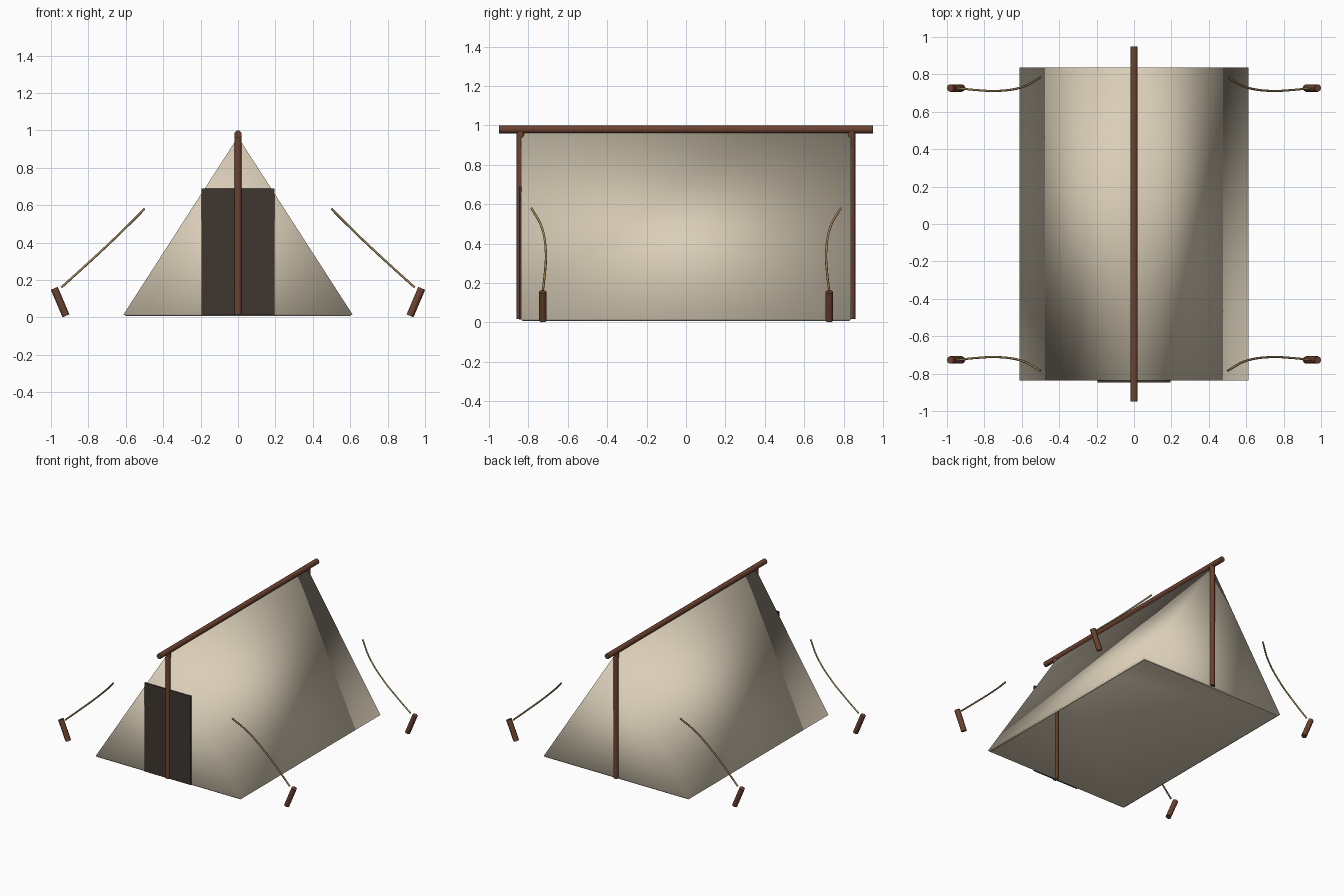
import bpy
import bmesh
import math
from mathutils import Vector

cube = bpy.data.objects.get("Cube")
if cube:
    bpy.data.objects.remove(cube, do_unlink=True)


def material(name, rgb):
    m = bpy.data.materials.new(name)
    m.use_nodes = True
    color = (*rgb, 1)
    m.diffuse_color = color
    m.node_tree.nodes["Principled BSDF"].inputs["Base Color"].default_value = color
    return m


CANVAS = material("cream canvas", (0.70, 0.62, 0.48))
WOOD = material("brown wood", (0.15, 0.055, 0.03))
DARK = material("dark opening", (0.05, 0.038, 0.03))
ROPE = material("tan rope", (0.33, 0.23, 0.10))


def new_object(name, data, mat):
    ob = bpy.data.objects.new(name, data)
    bpy.context.collection.objects.link(ob)
    data.materials.append(mat)
    return ob


def rod(name, start, end, radius, sides):
    """Round wooden rod between two points, with crisp end caps."""
    start, end = Vector(start), Vector(end)
    axis = end - start
    bm = bmesh.new()
    bmesh.ops.create_cone(bm, cap_ends=True, segments=sides, radius1=radius,
                          radius2=radius, depth=axis.length)
    for f in bm.faces:
        f.smooth = len(f.verts) == 4
    for e in bm.edges:
        e.smooth = all(f.smooth for f in e.link_faces)
    mesh = bpy.data.meshes.new(name)
    bm.to_mesh(mesh)
    bm.free()
    ob = new_object(name, mesh, WOOD)
    ob.location = (start + end) / 2
    ob.rotation_euler = axis.to_track_quat('Z', 'Y').to_euler()
    return ob


# Canvas: open-bottomed triangular shell, softly shaded all over
half_w, half_l, base_z, apex_z = 0.612, 0.838, 0.016, 0.965
bm = bmesh.new()
front, back = [[bm.verts.new(p) for p in
                ((-half_w, y, base_z), (half_w, y, base_z), (0, y, apex_z))]
               for y in (-half_l, half_l)]
bm.faces.new(front)
bm.faces.new(back[::-1])
bm.faces.new((front[1], back[1], back[2], front[2]))
bm.faces.new((back[0], front[0], front[2], back[2]))
for f in bm.faces:
    f.smooth = True
mesh = bpy.data.meshes.new("tent_canvas")
bm.to_mesh(mesh)
bm.free()
tent = new_object("tent_canvas", mesh, CANVAS)
shell = tent.modifiers.new("cloth thickness", 'SOLIDIFY')
shell.thickness = 0.02
shell.offset = -1

# Door: dark upright panel on the front
bm = bmesh.new()
bmesh.ops.create_cube(bm, size=1)
bmesh.ops.scale(bm, vec=(0.39, 0.012, 0.675), verts=bm.verts)
bmesh.ops.translate(bm, vec=(0, -0.841, 0.352), verts=bm.verts)
mesh = bpy.data.meshes.new("door_panel")
bm.to_mesh(mesh)
bm.free()
new_object("door_panel", mesh, DARK)

# Ridge pole and the two uprights
rod("ridge_pole", (0, -0.95, 0.98), (0, 0.95, 0.98), 0.02, 12)
for label, y in (("front", -0.84), ("back", 0.84)):
    rod(label + "_post", (0, y, 0.016), (0, y, 0.97), 0.02, 12)

# Guy ropes and leaning pegs at the four corners
rope_path = ((0.50, 0.785, 0.58), (0.59, 0.735, 0.49), (0.72, 0.712, 0.365),
             (0.84, 0.716, 0.255), (0.945, 0.727, 0.16))
center, lean, half = Vector((0.951, 0.727, 0.082)), math.radians(23), 0.08
offset = Vector((math.sin(lean), 0, math.cos(lean))) * half
for side, sx in (("left", 1), ("right", -1)):
    for end, sy in (("front", -1), ("back", 1)):
        flip = Vector((sx, sy, 1))
        rod(f"{end}_{side}_peg", (center - offset) * flip,
            (center + offset) * flip, 0.02, 8)
        curve = bpy.data.curves.new(f"{end}_{side}_rope", 'CURVE')
        curve.dimensions = '3D'
        curve.bevel_depth = 0.006
        curve.bevel_resolution = 1
        curve.use_fill_caps = True
        curve.resolution_u = 6
        spline = curve.splines.new('BEZIER')
        spline.bezier_points.add(len(rope_path) - 1)
        for point, p in zip(spline.bezier_points, rope_path):
            point.co = Vector(p) * flip
            point.handle_left_type = point.handle_right_type = 'AUTO'
        new_object(f"{end}_{side}_rope", curve, ROPE)
